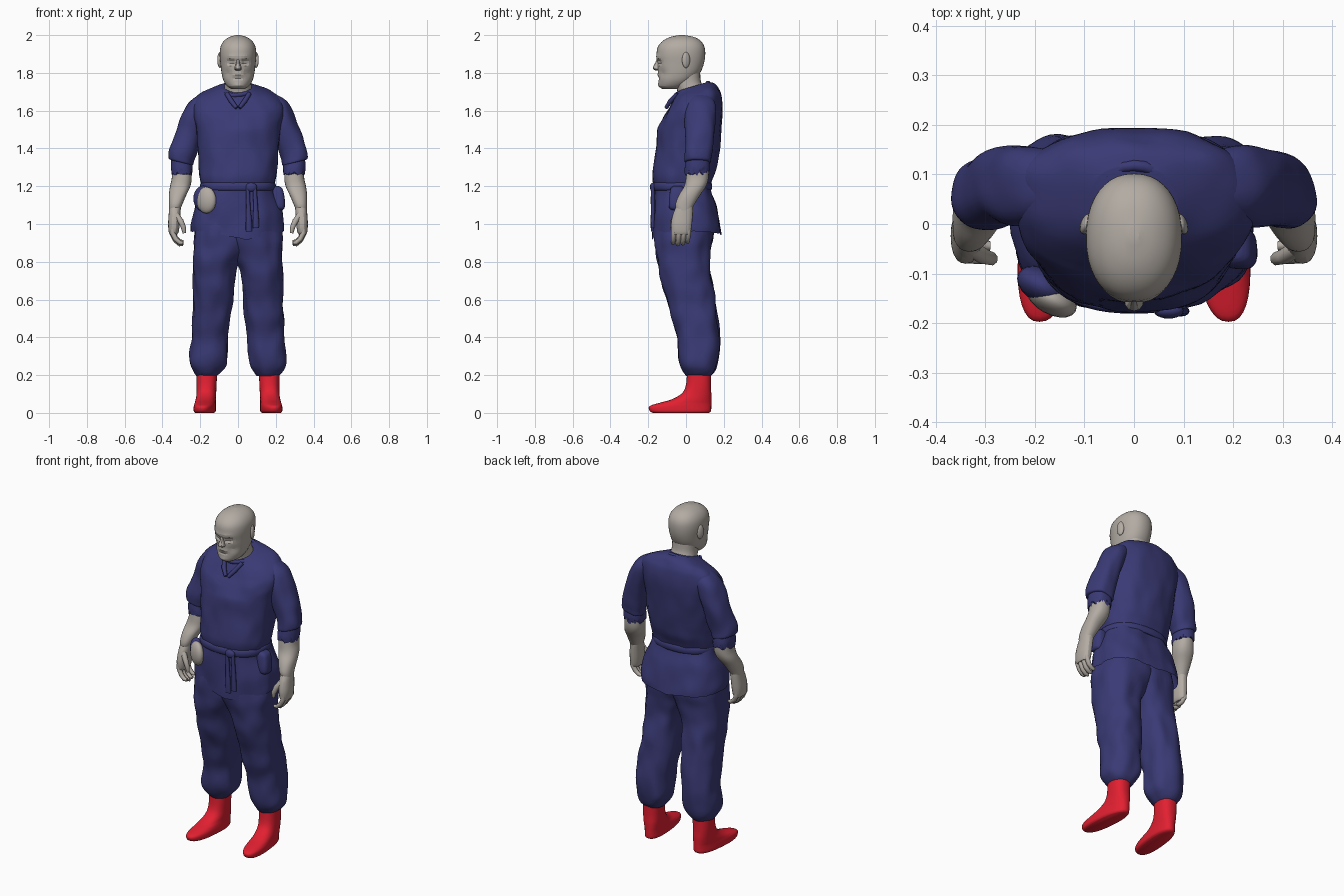
import bpy, bmesh, math, random
from mathutils import Vector, noise

random.seed(4)


def material(name, rgb):
    m = bpy.data.materials.new(name)
    m.diffuse_color = (*rgb, 1)
    return m


BLUE = material("navy cloth", (0.042, 0.042, 0.18))
GREY = material("warm grey", (0.45, 0.41, 0.37))
RED = material("red", (0.76, 0.014, 0.03))


def finish(ob, mat, angle=50):
    ob.data.materials.clear()
    ob.data.materials.append(mat)
    bpy.ops.object.select_all(action='DESELECT')
    ob.select_set(True)
    bpy.context.view_layer.objects.active = ob
    bpy.ops.object.shade_smooth_by_angle(angle=math.radians(angle))
    return ob


def spline(a, b, c, d, t):
    return 0.5 * (2*b + (c - a)*t + (2*a - 5*b + 4*c - d)*t*t + (3*b - a - 3*c + d)*t**3)


def loft(name, secs, mat, n=44, power=2.3, steps=4, side=1, warp=None, wrinkle=0.0,
         open_bottom=False, angle=50):
    """Stack of rounded horizontal sections (z, x0, x1, y0, y1), smoothly interpolated."""
    rows = []
    for i in range(len(secs) - 1):
        q = [secs[max(0, min(len(secs) - 1, i + k))] for k in (-1, 0, 1, 2)]
        for s in range(steps):
            rows.append([spline(*v, s / steps) for v in zip(*q)])
    rows.append(secs[-1])
    bm = bmesh.new()
    rings = []
    for z, x0, x1, y0, y1 in rows:
        ring = []
        for k in range(n):
            a = 2 * math.pi * k / n
            c, s = math.cos(a), math.sin(a)
            u = math.copysign(abs(c) ** (2 / power), c)
            v = math.copysign(abs(s) ** (2 / power), s)
            p = Vector(((x0 + x1)/2 + u*(x1 - x0)/2, (y0 + y1)/2 + v*(y1 - y0)/2, z))
            if wrinkle:
                w = noise.noise(Vector((p.x*14 + side*5, p.y*14, p.z*9))) * wrinkle
                p += Vector((c, s, 0)) * w
            if warp:
                p = warp(p)
            ring.append(bm.verts.new((p.x * side, p.y, p.z)))
        rings.append(ring)
    for a, b in zip(rings, rings[1:]):
        for k in range(n):
            bm.faces.new((a[k], a[(k+1) % n], b[(k+1) % n], b[k]))
    bm.faces.new(rings[-1])
    if not open_bottom:
        bm.faces.new(rings[0])
    bmesh.ops.recalc_face_normals(bm, faces=bm.faces)
    if open_bottom and sum(f.normal.dot(f.calc_center_median() - Vector((0, 0, f.calc_center_median().z)))
                           for f in bm.faces) < 0 and secs[0][1] < 0:
        bmesh.ops.reverse_faces(bm, faces=bm.faces)
    me = bpy.data.meshes.new(name)
    bm.to_mesh(me)
    bm.free()
    ob = bpy.data.objects.new(name, me)
    bpy.context.collection.objects.link(ob)
    return finish(ob, mat, angle)


def sym(secs):
    return [(z, -w, w, y0, y1) for z, w, y0, y1 in secs]


def tube(name, pts, mat, cyclic=False):
    """Round tapered tube through points (x, y, z, radius)."""
    cu = bpy.data.curves.new(name, 'CURVE')
    cu.dimensions, cu.bevel_depth, cu.bevel_resolution, cu.use_fill_caps = '3D', 1, 2, True
    sp = cu.splines.new('POLY')
    sp.points.add(len(pts) - 1)
    sp.use_cyclic_u = cyclic
    for p, (x, y, z, r) in zip(sp.points, pts):
        p.co, p.radius = (x, y, z, 1), r
    ob = bpy.data.objects.new(name, cu)
    bpy.context.collection.objects.link(ob)
    bpy.ops.object.select_all(action='DESELECT')
    ob.select_set(True)
    bpy.context.view_layer.objects.active = ob
    bpy.ops.object.convert(target='MESH')
    return finish(bpy.context.view_layer.objects.active, mat)


def blob(name, loc, size, mat, rot=0):
    bpy.ops.mesh.primitive_uv_sphere_add(segments=20, ring_count=12, location=loc, rotation=(0, 0, rot))
    ob = bpy.context.object
    ob.name, ob.scale = name, size
    return finish(ob, mat)


# Head: carved eye sockets, brow, cheeks, mouth and chin
FACE = [(0.036, 1.855, .018, .012, .016), (0.03, 1.882, .03, .010, -.006), (0, 1.772, .03, .006, .006),
        (0, 1.735, .03, .015, -.006), (0.055, 1.80, .02, .02, .008), (0, 1.79, .03, .008, -.004)]


def carve(p):
    if p.y < -0.05:
        p.y += sum(d * math.exp(-((abs(p.x) - x)/sx)**2 - ((p.z - z)/sz)**2) for x, z, sx, sz, d in FACE)
    return p


loft("head", sym([(1.715, .035, -.125, -.03), (1.73, .058, -.14, .0), (1.76, .077, -.145, .04),
                  (1.80, .087, -.148, .075), (1.85, .093, -.152, .095), (1.90, .097, -.156, .102),
                  (1.94, .092, -.148, .097), (1.97, .074, -.122, .077), (1.99, .045, -.083, .042),
                  (2.0, .01, -.035, -.01)]), GREY, n=40, power=2.2, warp=carve, angle=12)
loft("nose", sym([(1.812, .010, -.160, -.13), (1.82, .020, -.174, -.13), (1.832, .016, -.174, -.13),
                  (1.855, .010, -.162, -.13), (1.875, .010, -.153, -.13)]), GREY, n=12, steps=2, angle=20)
loft("neck", sym([(1.62, .085, -.05, .11), (1.70, .076, -.045, .105), (1.75, .07, -.065, .08),
                  (1.80, .07, -.07, .075)]), GREY, n=24)

# Tunic body with neckline sloping down to the front
def slope(p):
    p.z += 0.3 * (p.y - .05) * max(0, min(1, (p.z - 1.5) / .15))
    return p


loft("tunic_body", sym([(1.18, .185, -.165, .125), (1.24, .2, -.177, .14), (1.3, .206, -.172, .16),
                        (1.4, .216, -.157, .177), (1.5, .222, -.147, .188), (1.58, .238, -.125, .194),
                        (1.64, .235, -.1, .187), (1.685, .2, -.07, .167), (1.715, .13, -.047, .145),
                        (1.733, .085, -.035, .115)]), BLUE, n=64, power=2.4, steps=6, warp=slope, wrinkle=.009)
# Ragged collar and neck slit
ring = []
for k in range(28):
    a = 2 * math.pi * k / 28
    ring.append((.088*math.cos(a), .033 + .085*math.sin(a),
                 1.712 + .03*math.sin(a) + random.uniform(-.006, .006), .012))
tube("collar", ring, BLUE, cyclic=True)
for s in (-1, 1):
    tube("collar_fold", [(s*.06, -.045, 1.69, .012), (s*.035, -.083, 1.65, .013), (s*.008, -.105, 1.615, .010)], BLUE)


# Tunic skirt with uneven hem, dipping at the front
def hem(p):
    f = max(0, min(1, (1.15 - p.z) / .19))
    dip = .045 * max(0, 1 - abs(p.x - .04) / .2) if p.y < 0 else .02 * max(0, 1 - abs(p.x) / .24)
    p.z -= f * (dip + .008 * noise.noise(Vector((p.x*30, p.y*30, 0))))
    return p


loft("tunic_skirt", sym([(.96, .243, -.172, .19), (1.0, .242, -.171, .184), (1.1, .225, -.17, .16),
                         (1.17, .2, -.17, .135), (1.21, .19, -.17, .125)]),
     BLUE, n=64, power=2.6, steps=5, warp=hem, wrinkle=.012, open_bottom=True)
loft("belt", sym([(1.178, .193, -.174, .132), (1.188, .2, -.18, .138), (1.21, .2, -.18, .138),
                  (1.22, .193, -.174, .132)]), BLUE, n=64, power=2.4, steps=2)

# Sash knot and hanging ends
blob("sash_knot", (.07, -.175, 1.195), (.03, .016, .024), BLUE)
for x, z in ((.055, .96), (.092, .98)):
    loft("sash_end", [(z, x - .012, x + .018, -.184, -.168), (z + .1, x - .012, x + .014, -.186, -.166),
                      (1.2, x - .014, x + .006, -.184, -.166)], BLUE, n=12, wrinkle=.004)

# Hip pouches
blob("pouch_back", (-.185, -.125, 1.135), (.055, .035, .068), BLUE, -.5)
blob("pouch_front", (-.167, -.150, 1.126), (.056, .032, .07), GREY, -.5)
loft("side_pouch", [(1.075, .195, .235, -.075, -.02), (1.09, .18, .248, -.09, -.01),
                    (1.14, .17, .25, -.092, -.005), (1.185, .17, .24, -.085, -.01),
                    (1.2, .18, .22, -.07, -.02)], BLUE, n=24, power=3, wrinkle=.006)


def cuff_jag(p):
    if p.z < 1.29:
        p.z += random.uniform(-.012, .012)
    return p


def sleeve_tilt(p):
    p.z += (p.x - .3) * .25 * max(0, min(1, (1.5 - p.z) / .12))
    return p


def toe_out(p):
    p.x += -.09 * (p.y - .07) * max(0, min(1, (.15 - p.z) / .08))
    return p


for s in (-1, 1):
    # Ear
    blob("ear", (s*.096, .0, 1.868), (.012, .022, .042), GREY, s*.35)
    # Sleeve and ragged under-sleeve
    loft("sleeve", [(1.325, .245, .352, .005, .118), (1.33, .237, .366, -.006, .13), (1.36, .232, .366, -.006, .133),
                    (1.42, .212, .352, -.004, .143), (1.5, .185, .327, -.003, .152), (1.58, .15, .297, -.002, .157),
                    (1.64, .13, .262, .01, .152), (1.68, .12, .215, .03, .13), (1.7, .125, .17, .05, .11)],
         BLUE, side=s, warp=sleeve_tilt, wrinkle=.010)
    loft("under_sleeve", [(1.268, .241, .352, -.004, .122), (1.3, .24, .356, -.004, .126),
                          (1.36, .245, .352, .005, .12)], BLUE, side=s, warp=cuff_jag, wrinkle=.005)
    # Forearm and palm
    loft("forearm", [(1.06, .312, .365, -.045, .02), (1.1, .296, .366, -.056, .042), (1.15, .275, .366, -.04, .073),
                     (1.2, .252, .36, -.01, .106), (1.25, .245, .35, .0, .12), (1.33, .25, .35, .01, .12)],
         GREY, n=24, side=s, angle=25)
    loft("palm", [(.945, .322, .362, -.07, .018), (.96, .314, .367, -.077, .026), (1.0, .308, .37, -.08, .032),
                  (1.05, .305, .367, -.07, .036), (1.09, .302, .364, -.053, .038)], GREY, n=20, side=s, angle=25)
    # Curled fingers and thumb
    for k, y in enumerate((-.064, -.038, -.012, .013)):
        d = (.008, 0, .004, .014)[k]
        tube("finger", [(s*.346, y, .99, .014), (s*.346, y, .945 + d, .0145), (s*.33, y - .003, .912 + d, .013),
                        (s*.308, y - .005, .893 + d, .012), (s*.29, y - .006, .892 + d, .009)], GREY)
    tube("thumb", [(s*.328, -.05, 1.05, .017), (s*.303, -.066, 1.015, .016), (s*.288, -.07, .98, .014),
                   (s*.284, -.068, .952, .009)], GREY)
    # Baggy trouser leg, gathered at the ankle
    loft("trouser_leg", [(.195, .108, .215, .005, .128), (.215, .09, .232, -.012, .148),
                         (.25, .066, .25, -.03, .165), (.3, .055, .254, -.04, .175), (.4, .05, .248, -.045, .175),
                         (.5, .038, .242, -.072, .167), (.6, .027, .238, -.1, .156), (.7, .018, .237, -.128, .14),
                         (.78, .003, .237, -.146, .127), (.86, -.05, .237, -.158, .127),
                         (.95, -.09, .235, -.164, .142), (1.1, -.09, .2, -.15, .13)],
         BLUE, n=48, power=2.4, steps=5, side=s, wrinkle=.012)
    # Sock foot
    loft("sock_foot", [(0, .122, .215, -.175, .12), (.01, .112, .222, -.192, .132), (.035, .111, .222, -.194, .134),
                       (.052, .113, .22, -.145, .134), (.07, .115, .219, -.08, .134), (.1, .115, .218, -.026, .134),
                       (.14, .114, .219, -.002, .132), (.215, .11, .22, .006, .132)],
         RED, n=36, power=2.4, side=s, warp=toe_out)
